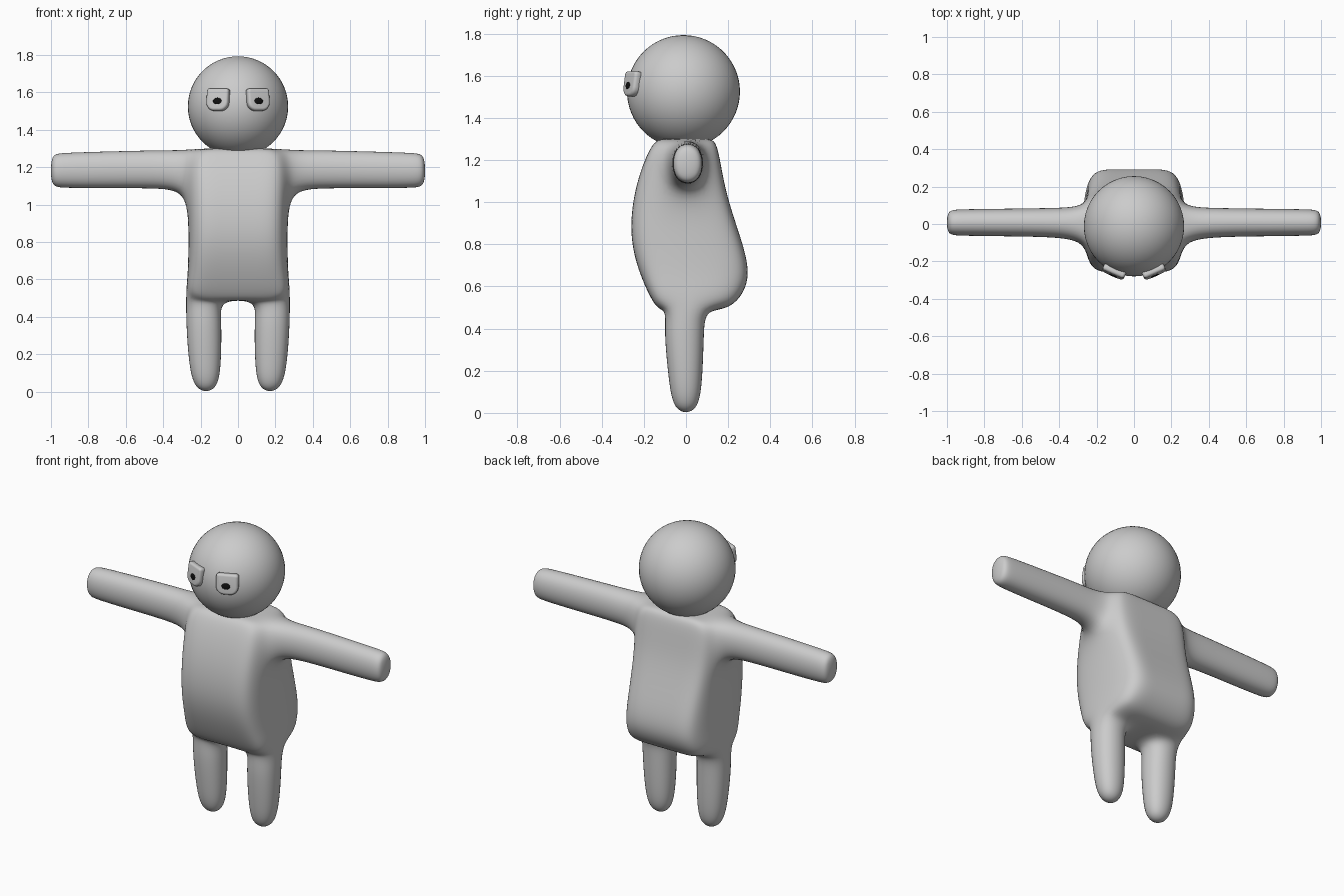
import bpy, bmesh, math
from mathutils import Vector, Matrix

if "Cube" in bpy.data.objects:
    bpy.data.objects.remove(bpy.data.objects["Cube"])


def finish(bm, name, subdiv=0):
    bmesh.ops.recalc_face_normals(bm, faces=bm.faces)
    for f in bm.faces:
        f.smooth = True
    me = bpy.data.meshes.new(name)
    bm.to_mesh(me)
    bm.free()
    ob = bpy.data.objects.new(name, me)
    bpy.context.collection.objects.link(ob)
    if subdiv:
        m = ob.modifiers.new("Subdivision", 'SUBSURF')
        m.levels = m.render_levels = subdiv
    return ob


# Body: torso cage levels (z, corner half width, side half width, front y, back y)
LEVELS = [(0.49, 0.25, 0.285, -0.14, 0.22),
          (0.63, 0.24, 0.268, -0.21, 0.315),
          (0.82, 0.235, 0.265, -0.27, 0.265),
          (1.06, 0.235, 0.27, -0.25, 0.18),
          (1.30, 0.23, 0.27, -0.16, 0.15)]
RING = [(0, 0), (1, 0), (2, 0), (3, 0), (3, 1), (3, 2),
        (3, 3), (2, 3), (1, 3), (0, 3), (0, 2), (0, 1)]
TOP = len(LEVELS) - 1

bm = bmesh.new()
V = {}
for k, (z, cx, sx, yf, yb) in enumerate(LEVELS):
    for j, y in enumerate((yf, -0.1, 0.1, yb)):
        w = cx if j in (0, 3) else sx
        for i, x in enumerate((-w, -0.09, 0.09, w)):
            if (i, j) in RING or k in (0, TOP):
                V[i, j, k] = bm.verts.new((x, y, z))


def limb(base, rings):
    """Extend a tube from four base vertices through rings of four points, capped."""
    for pts in rings:
        new = [bm.verts.new(p) for p in pts]
        for a in range(4):
            b = (a + 1) % 4
            bm.faces.new((base[a], base[b], new[b], new[a]))
        base = new
    bm.faces.new(base)


# Torso walls, leaving the arm openings
for k in range(TOP):
    for n, (i, j) in enumerate(RING):
        i2, j2 = RING[(n + 1) % 12]
        if k == TOP - 1 and {j, j2} == {1, 2}:
            continue
        bm.faces.new((V[i, j, k], V[i2, j2, k], V[i2, j2, k + 1], V[i, j, k + 1]))

# Torso top and bottom, leaving the leg openings
for k in (0, TOP):
    for i in range(3):
        for j in range(3):
            if k == 0 and j == 1 and i != 1:
                continue
            bm.faces.new((V[i, j, k], V[i + 1, j, k], V[i + 1, j + 1, k], V[i, j + 1, k]))

# Arms and legs on both sides
SIGNS = ((-1, -1), (1, -1), (1, 1), (-1, 1))
for s in (-1, 1):
    i = 3 if s > 0 else 0
    inner = 2 if s > 0 else 1
    arm = [V[i, 1, TOP - 1], V[i, 2, TOP - 1], V[i, 2, TOP], V[i, 1, TOP]]
    limb(arm, [[(s * x, 0.008 + a * hy, cz + b * hz) for a, b in SIGNS]
               for x, cz, hy, hz in ((0.42, 1.19, 0.084, 0.11),
                                     (0.70, 1.186, 0.080, 0.107),
                                     (0.95, 1.183, 0.077, 0.102),
                                     (1.005, 1.183, 0.070, 0.092))])
    leg = [V[inner, 1, 0], V[i, 1, 0], V[i, 2, 0], V[inner, 2, 0]]
    limb(leg, [[(s * (cx + a * hx), cy + b * hy, z) for a, b in SIGNS]
               for z, cx, cy, hx, hy in ((0.39, 0.183, -0.01, 0.103, 0.103),
                                         (0.16, 0.177, -0.002, 0.096, 0.088),
                                         (-0.01, 0.170, 0.0, 0.066, 0.062))])
finish(bm, "body", 3)

# Head
CENTER = Vector((0, -0.012, 1.525))
R = 0.268
bm = bmesh.new()
bmesh.ops.create_uvsphere(bm, u_segments=48, v_segments=32, radius=R)
bmesh.ops.translate(bm, verts=bm.verts, vec=CENTER)
finish(bm, "head")

black = bpy.data.materials.new("black")
black.diffuse_color = (0.005, 0.005, 0.005, 1)
black.use_nodes = True
black.node_tree.nodes["Principled BSDF"].inputs["Base Color"].default_value = black.diffuse_color


def face_matrix(x, z, lift):
    """Frame on the head surface whose local -y points outward."""
    y = -math.sqrt(R * R - x * x - z * z)
    n = Vector((x, y, z)).normalized()
    yaw = math.atan2(x, -y)
    pitch = math.asin(n.z)
    return (Matrix.Translation(CENTER + n * (R + lift))
            @ Matrix.Rotation(yaw, 4, 'Z') @ Matrix.Rotation(-pitch, 4, 'X'))


# Eyes: flat-topped rounded plates with oval pupils
for s, side in ((-1, "left"), (1, "right")):
    bm = bmesh.new()
    W, H = 0.063, 0.06
    outline = []
    for sx, sz, r, start in ((1, 1, 0.016, 0), (-1, 1, 0.016, 90),
                             (-1, -1, 0.045, 180), (1, -1, 0.045, 270)):
        for n in range(6):
            a = math.radians(start + n * 18)
            outline.append((sx * (W - r) + r * math.cos(a), sz * (H - r) + r * math.sin(a)))
    front = bm.faces.new([bm.verts.new((x, 0.03, z)) for x, z in outline])
    ext = bmesh.ops.extrude_face_region(bm, geom=[front])["geom"]
    bmesh.ops.translate(bm, verts=[g for g in ext if isinstance(g, bmesh.types.BMVert)],
                        vec=(0, -0.048, 0))
    rim = [e for e in bm.edges if all(v.co.y < 0 for v in e.verts)]
    bmesh.ops.bevel(bm, geom=rim, offset=0.014, segments=4, profile=0.5, affect='EDGES')
    bm.transform(face_matrix(s * 0.107, 0.036, 0.002))
    finish(bm, side + "_eye")

    bm = bmesh.new()
    bmesh.ops.create_uvsphere(bm, u_segments=24, v_segments=12, radius=1)
    bm.transform(face_matrix(s * 0.103, 0.027, 0.019) @ Matrix.Diagonal((0.025, 0.006, 0.018, 1)))
    finish(bm, side + "_pupil").data.materials.append(black)
